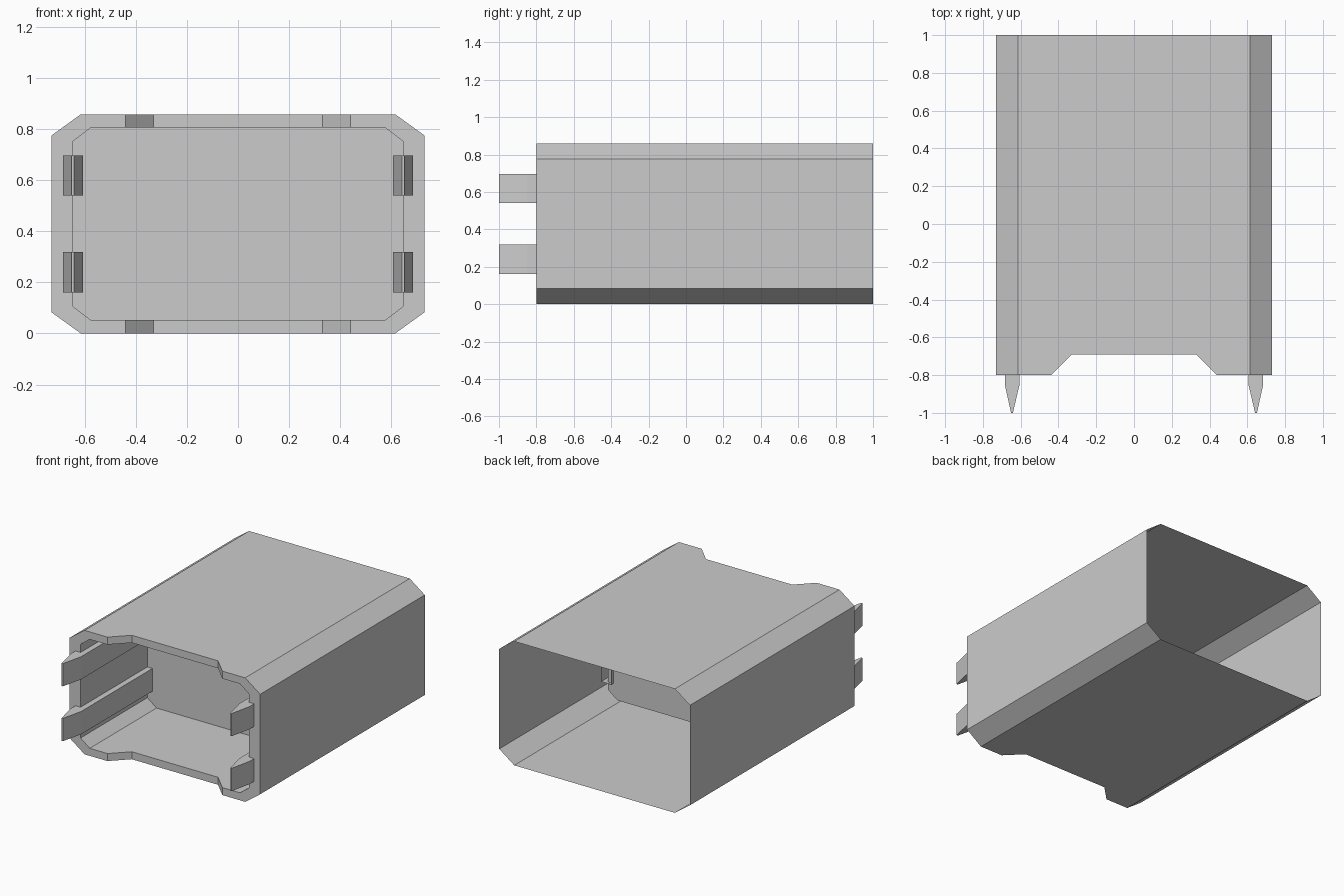
import bpy, bmesh

if "Cube" in bpy.data.objects:
    bpy.data.objects.remove(bpy.data.objects["Cube"])

BACK, FRONT, NOTCH, PARTITION = 1.0, -0.8, -0.69, -0.07


def finish(bm, name):
    mesh = bpy.data.meshes.new(name)
    bm.to_mesh(mesh)
    bm.free()
    obj = bpy.data.objects.new(name, mesh)
    bpy.context.collection.objects.link(obj)
    return obj


def profile(half_w, flat, z0, z1, chamfer):
    """Chamfered outline, counterclockwise from the front, with notch points."""
    xs = [-flat, -0.44, -0.33, 0.33, 0.44, flat]
    bottom = [(x, z0) for x in xs]
    top = [(x, z1) for x in reversed(xs)]
    right = [(half_w, z0 + chamfer), (half_w, z1 - chamfer)]
    left = [(-half_w, z1 - chamfer), (-half_w, z0 + chamfer)]
    return bottom + right + top + left


def front_y(x):
    return NOTCH if abs(x) < 0.4 else FRONT


# Housing: thin outer sleeve, notched front rim, front recess with partition
outer = profile(0.73, 0.615, 0.0, 0.858, 0.083)
inner = profile(0.645, 0.575, 0.052, 0.806, 0.053)
bm = bmesh.new()
rings = [
    [bm.verts.new((x, BACK, z)) for x, z in outer],
    [bm.verts.new((x, front_y(x), z)) for x, z in outer],
    [bm.verts.new((x, front_y(x), z)) for x, z in inner],
    [bm.verts.new((x, PARTITION, z)) for x, z in inner],
]
for a, b in zip(rings, rings[1:]):
    for i in range(len(a)):
        j = (i + 1) % len(a)
        bm.faces.new((a[i], a[j], b[j], b[i]))
bm.faces.new(rings[-1])
finish(bm, "housing")

# Prongs: tapered blades with open rear ends, mirrored to both sides
plan = [(0.684, -0.05), (0.606, -0.05), (0.606, -0.85),
        (0.641, -1.0), (0.651, -1.0), (0.684, -0.85)]
bm = bmesh.new()
for z0, z1 in ((0.16, 0.318), (0.54, 0.697)):
    low = [bm.verts.new((x, y, z0)) for x, y in plan]
    high = [bm.verts.new((x, y, z1)) for x, y in plan]
    bm.faces.new(low[::-1])
    bm.faces.new(high)
    for i in range(1, len(plan)):
        j = (i + 1) % len(plan)
        bm.faces.new((low[i], low[j], high[j], high[i]))
prongs = finish(bm, "contact_prongs")
mirror = prongs.modifiers.new("mirror", 'MIRROR')
mirror.use_axis = (True, False, False)
mirror.use_mirror_merge = False
